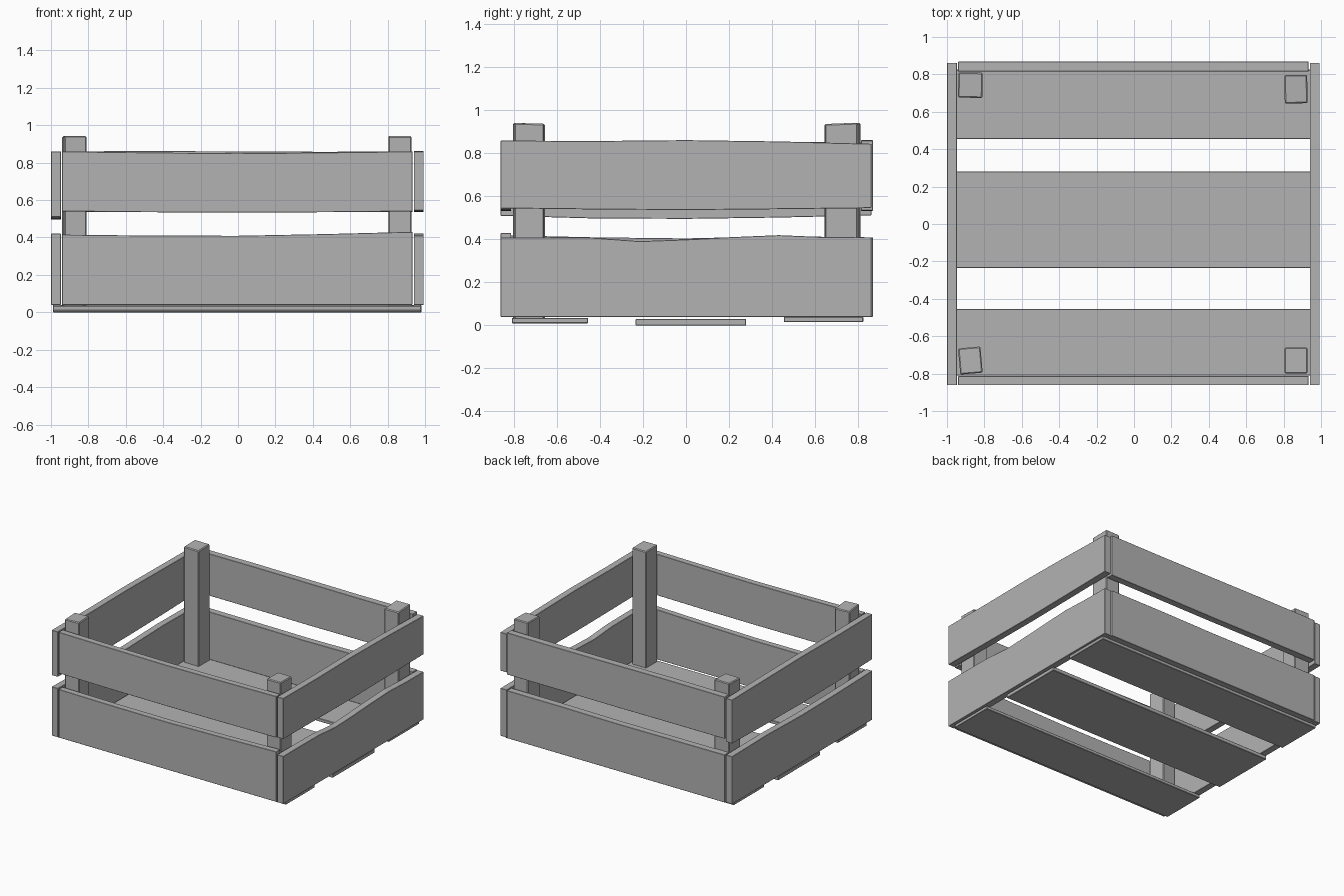
import bpy
import bmesh
from math import radians
from mathutils import Matrix

cube = bpy.data.objects.get("Cube")
if cube:
    bpy.data.objects.remove(cube, do_unlink=True)

GREY = (0.45, 0.45, 0.45, 1)
wood = bpy.data.materials.new("grey_wood")
wood.use_nodes = True
wood.diffuse_color = GREY
wood.node_tree.nodes["Principled BSDF"].inputs["Base Color"].default_value = GREY


def finish(name, bm, bevel):
    bmesh.ops.recalc_face_normals(bm, faces=bm.faces)
    mesh = bpy.data.meshes.new(name)
    bm.to_mesh(mesh)
    bm.free()
    mesh.materials.append(wood)
    obj = bpy.data.objects.new(name, mesh)
    bpy.context.collection.objects.link(obj)
    mod = obj.modifiers.new("worn_edges", "BEVEL")
    mod.width = bevel
    mod.segments = 1
    mod.limit_method = "ANGLE"
    return obj


def block(name, x, y, z, turn=0, lean=0, bevel=0.003):
    """Box between (low, high) pairs, turned about z; lean tilts its top."""
    bm = bmesh.new()
    size = [hi - lo for lo, hi in (x, y, z)]
    mid = [(hi + lo) / 2 for lo, hi in (x, y, z)]
    bmesh.ops.create_cube(bm, size=1, matrix=Matrix.Diagonal((*size, 1)))
    for v in bm.verts:
        if v.co.z > 0:
            v.co.z += lean * v.co.y
    bm.transform(Matrix.Translation(mid) @ Matrix.Rotation(radians(turn), 4, "Z"))
    return finish(name, bm, bevel)


def board(name, axis, span, depth, top, bottom):
    """Warped plank: outline along x or y, extruded through its thickness."""
    bm = bmesh.new()

    def edge(heights):
        n = len(heights) - 1
        return [(span[0] + (span[1] - span[0]) * i / n, h) for i, h in enumerate(heights)]

    outline = edge(top) + edge(bottom)[::-1]
    place = (lambda a, z: (a, depth[0], z)) if axis == "x" else (lambda a, z: (depth[0], a, z))
    face = bm.faces.new([bm.verts.new(place(a, z)) for a, z in outline])
    moved = bmesh.ops.extrude_face_region(bm, geom=[face])["geom"]
    t = depth[1] - depth[0]
    bmesh.ops.translate(bm, vec=(0, t, 0) if axis == "x" else (t, 0, 0),
                        verts=[g for g in moved if isinstance(g, bmesh.types.BMVert)])
    return finish(name, bm, 0.002)


# Floor slats
block("front_floor_slat", (-0.99, 0.98), (-0.81, -0.455), (0.01, 0.035))
block("middle_floor_slat", (-0.99, 0.98), (-0.235, 0.28), (0, 0.03))
block("back_floor_slat", (-0.99, 0.98), (0.455, 0.825), (0.015, 0.04))

# Corner posts
block("front_right_post", (-0.935, -0.815), (-0.8, -0.66), (0.025, 0.94), 5, -0.03, 0.006)
block("front_left_post", (0.805, 0.927), (-0.8, -0.66), (0.025, 0.94), 0, -0.02, 0.006)
block("back_right_post", (-0.94, -0.81), (0.675, 0.81), (0.025, 0.94), -1, 0.03, 0.006)
block("back_left_post", (0.805, 0.927), (0.645, 0.797), (0.025, 0.94), 1, 0.04, 0.006)

# Side boards
SIDE = (-0.862, 0.862)
RIGHT, LEFT = (-1, -0.947), (0.94, 0.993)
board("left_lower_board", "y", SIDE, LEFT,
      [0.41, 0.41, 0.408, 0.392, 0.4, 0.411, 0.42, 0.411, 0.41], [0.04, 0.04])
board("left_upper_board", "y", SIDE, LEFT,
      [0.86, 0.858, 0.862, 0.856, 0.845], [0.545, 0.54, 0.537, 0.541, 0.546])
board("right_lower_board", "y", SIDE, RIGHT,
      [0.42, 0.41, 0.405, 0.415, 0.41], [0.04, 0.04])
board("right_upper_board", "y", SIDE, RIGHT,
      [0.86, 0.857, 0.86, 0.855, 0.85], [0.51, 0.498, 0.496, 0.502, 0.512])

# Front and back boards
ENDS = (-0.94, 0.933)
FRONT, BACK = (-0.862, -0.813), (0.815, 0.869)
board("front_lower_board", "x", ENDS, FRONT,
      [0.415, 0.41, 0.409, 0.418, 0.43], [0.04, 0.04])
board("front_upper_board", "x", ENDS, FRONT,
      [0.86, 0.854, 0.85, 0.854, 0.86], [0.54, 0.535, 0.533, 0.535, 0.54])
board("back_lower_board", "x", ENDS, BACK,
      [0.41, 0.408, 0.405, 0.41, 0.41], [0.04, 0.04])
board("back_upper_board", "x", ENDS, BACK,
      [0.86, 0.862, 0.86, 0.858, 0.86], [0.535, 0.535, 0.533, 0.535, 0.535])
